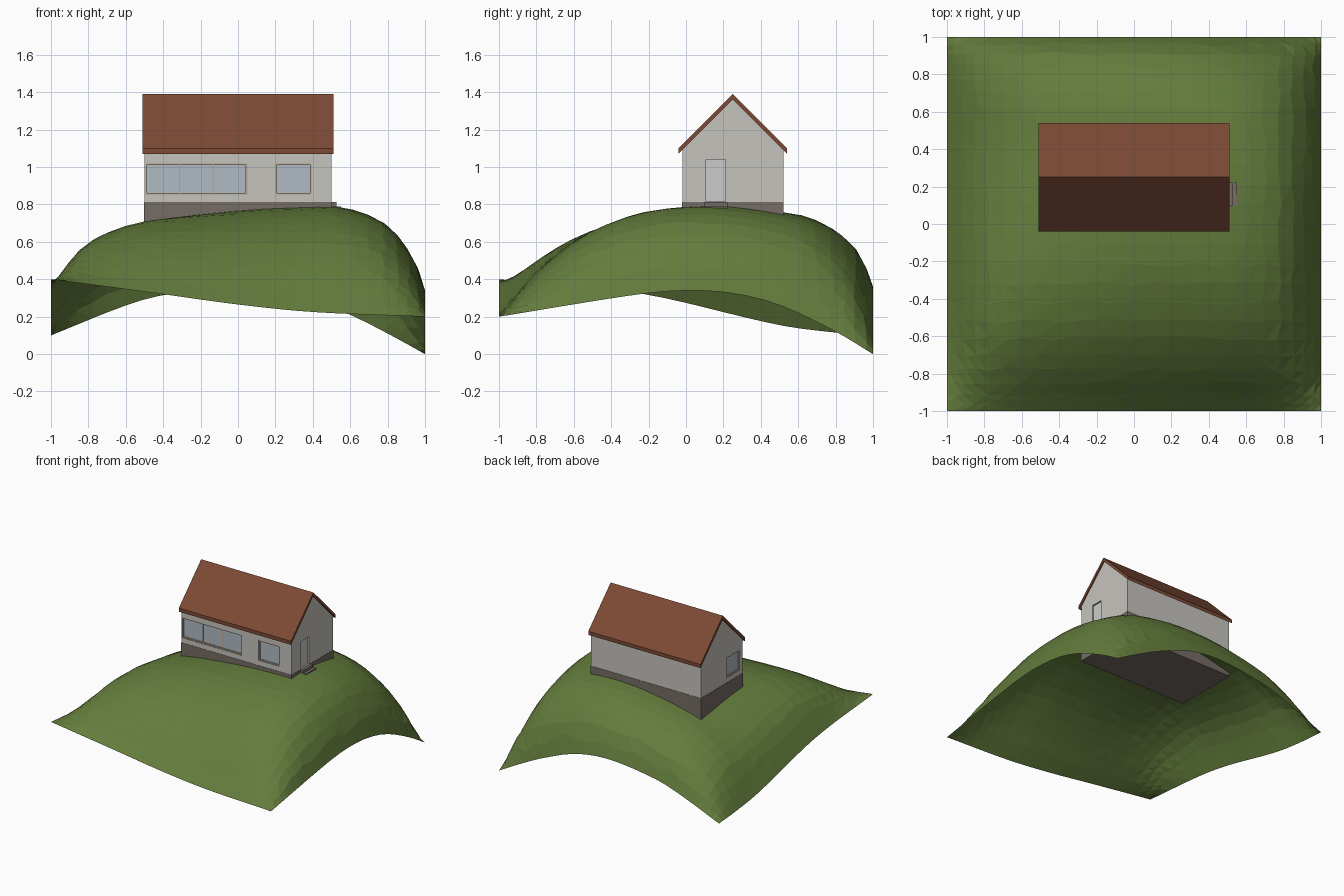
import bpy, bmesh, random
from mathutils import Vector

if "Cube" in bpy.data.objects:
    bpy.data.objects.remove(bpy.data.objects["Cube"])

random.seed(4)


def material(name, rgb):
    m = bpy.data.materials.new(name)
    m.diffuse_color = (*rgb, 1)
    m.use_nodes = True
    m.node_tree.nodes["Principled BSDF"].inputs["Base Color"].default_value = m.diffuse_color
    return m


GRASS = material("grass", (0.125, 0.20, 0.045))
TILE = material("roof_tile", (0.205, 0.068, 0.036))
PLASTER = material("plaster", (0.56, 0.55, 0.51))
STONE = material("stone", (0.18, 0.15, 0.13))
GLASS = material("glass", (0.44, 0.50, 0.55))
FRAME = material("frame", (0.46, 0.38, 0.29))
DOOR = material("door_paint", (0.55, 0.55, 0.56))


def finish(name, bm, mat):
    bmesh.ops.recalc_face_normals(bm, faces=bm.faces)
    me = bpy.data.meshes.new(name)
    bm.to_mesh(me)
    bm.free()
    ob = bpy.data.objects.new(name, me)
    bpy.context.collection.objects.link(ob)
    if mat:
        me.materials.append(mat)
    return ob


def box(name, lo, hi, mat=None):
    bm = bmesh.new()
    bmesh.ops.create_cube(bm, size=1)
    lo, hi = Vector(lo), Vector(hi)
    for v in bm.verts:
        v.co = (lo + hi) / 2 + v.co * (hi - lo)
    return finish(name, bm, mat)


def prism(name, profile, x0, x1, mat):
    """Extrude a (y, z) profile along x."""
    bm = bmesh.new()
    f = bm.faces.new([bm.verts.new((x0, y, z)) for y, z in profile])
    ext = bmesh.ops.extrude_face_region(bm, geom=[f])["geom"]
    bmesh.ops.translate(bm, vec=(x1 - x0, 0, 0),
                        verts=[g for g in ext if isinstance(g, bmesh.types.BMVert)])
    return finish(name, bm, mat)


def curve(*pts):
    """Smooth height profile through (t, z) points."""
    n = len(pts)

    def slope(i):
        a, b = pts[max(i - 1, 0)], pts[min(i + 1, n - 1)]
        return (b[1] - a[1]) / (b[0] - a[0])

    def f(t):
        i = max(k for k in range(n - 1) if k == 0 or pts[k][0] <= t)
        (t0, z0), (t1, z1) = pts[i], pts[i + 1]
        h = t1 - t0
        u = (t - t0) / h
        return ((2*u**3 - 3*u*u + 1) * z0 + (u**3 - 2*u*u + u) * h * slope(i)
                + (3*u*u - 2*u**3) * z1 + (u**3 - u*u) * h * slope(i + 1))
    return f


# Hill: four edge curves blended, plus a dome following the two silhouettes
front = curve((-1, .4), (-.4, .32), (0, .265), (.4, .225), (1, .2))
back = curve((-1, .1), (-.6, .26), (-.4, .315), (0, .36), (.3, .325), (.6, .21), (.8, .11), (1, 0))
left = curve((-1, .4), (-.25, .325), (.5, .155), (.8, .115), (1, .1))
right = curve((-1, .2), (-.25, .32), (0, .34), (.25, .325), (.5, .262), (.8, .12), (1, 0))
X0, Y0 = 0.3, 0.1


def blend(x, y):
    u, v = (x + 1) / 2, (y + 1) / 2
    return ((1 - v) * front(x) + v * back(x) + (1 - u) * left(y) + u * right(y)
            - ((1 - u) * (1 - v) * .4 + u * (1 - v) * .2 + (1 - u) * v * .1))


ridge_x = curve((-1, blend(-1, Y0)), (-.9, .425), (-.8, .545), (-.6, .66), (-.4, .715), (0, .77),
                (.3, .79), (.55, .785), (.73, .73), (.83, .66), (.9, .57), (.95, .49), (1, blend(1, Y0)))
ridge_y = curve((-1, blend(X0, -1)), (-.9, .335), (-.8, .44), (-.6, .60), (-.4, .70), (-.2, .76),
                (.1, .79), (.3, .785), (.6, .745), (.7, .71), (.8, .65), (.9, .555), (.95, .47), (1, blend(X0, 1)))


def height(x, y):
    bx = ridge_x(x) - blend(x, Y0)
    by = ridge_y(y) - blend(X0, y)
    return blend(x, y) + bx * by / (.79 - blend(X0, Y0))


bm = bmesh.new()
N = 24
bmesh.ops.create_grid(bm, x_segments=N, y_segments=N, size=1)
for v in bm.verts:
    edge_x, edge_y = abs(v.co.x) > .999, abs(v.co.y) > .999
    x, y = [max(-1, min(1, c * (1.3 - .3 * c * c))) for c in v.co.xy]
    if not (edge_x or edge_y):
        x += random.uniform(-.012, .012)
        y += random.uniform(-.012, .012)
    v.co = (x, y, height(x, y))
bmesh.ops.triangulate(bm, faces=bm.faces)
hill = finish("hill", bm, GRASS)
bm = bmesh.new()
bm.from_mesh(hill.data)
if sum(f.normal.z for f in bm.faces) < 0:
    bmesh.ops.reverse_faces(bm, faces=bm.faces)
bm.to_mesh(hill.data)
bm.free()

# House body
F, B, YC = -.02, .52, .25          # front wall, back wall, ridge line
box("foundation", (-.502, F - .002, .615), (.502, B + .002, .812), STONE)
walls = prism("walls", [(F, .812), (B, .812), (B, 1.09), (YC, 1.36), (F, 1.09)], -.5, .5, PLASTER)
prism("roof", [(-.04, 1.10), (YC, 1.39), (.54, 1.10), (.54, 1.07), (YC, 1.36), (-.04, 1.07)],
      -.51, .51, TILE)


def recess(name, lo, hi):
    """Cut a shallow opening into the walls."""
    c = box(name + "_cutter", lo, hi)
    c.hide_render = True
    c.hide_set(True)
    m = walls.modifiers.new(name, 'BOOLEAN')
    m.object = c
    m.operation, m.solver = 'DIFFERENCE', 'EXACT'


def window(name, place, a, b, panes):
    """Framed window; place(a, depth, z) maps wall coordinates to space."""
    z0, z1, t, d = .852, 1.02, .009, .02

    def part(label, a0, a1, d0, d1, c0, c1, mat):
        p, q = place(a0, d0, c0), place(a1, d1, c1)
        return box(name + label, [min(s) for s in zip(p, q)], [max(s) for s in zip(p, q)], mat)

    p, q = place(a, d, z0), place(b, -.02, z1)
    recess(name, [min(s) for s in zip(p, q)], [max(s) for s in zip(p, q)])
    part("_glass", a, b, d - .006, d, z0, z1, GLASS)
    for i, z in enumerate((z0, z1 - t)):
        part(f"_rail_{i}", a, b, .004, d, z, z + t, FRAME)
    for i in range(panes + 1):
        outer = i in (0, panes)
        w = t if outer else .005
        s = a + (b - a - w) * i / panes
        part(f"_post_{i}", s, s + w, .004 if outer else .008, d, z0 + t, z1 - t, FRAME)


def on_front(a, d, z): return (a, F + d, z)
def on_left(a, d, z): return (-.5 + d, a, z)


window("long_window", on_front, -.495, .05, 3)
window("small_window", on_front, .20, .394, 1)
window("side_window", on_left, .01, .19, 1)

# Door and steps on the right gable
recess("door", (.48, .107, .815), (.52, .21, 1.04))
box("door", (.478, .107, .812), (.486, .21, 1.04), DOOR)
box("upper_step", (.5, .095, .76), (.527, .222, .812), STONE)
box("lower_step", (.5, .095, .74), (.552, .222, .79), STONE)
